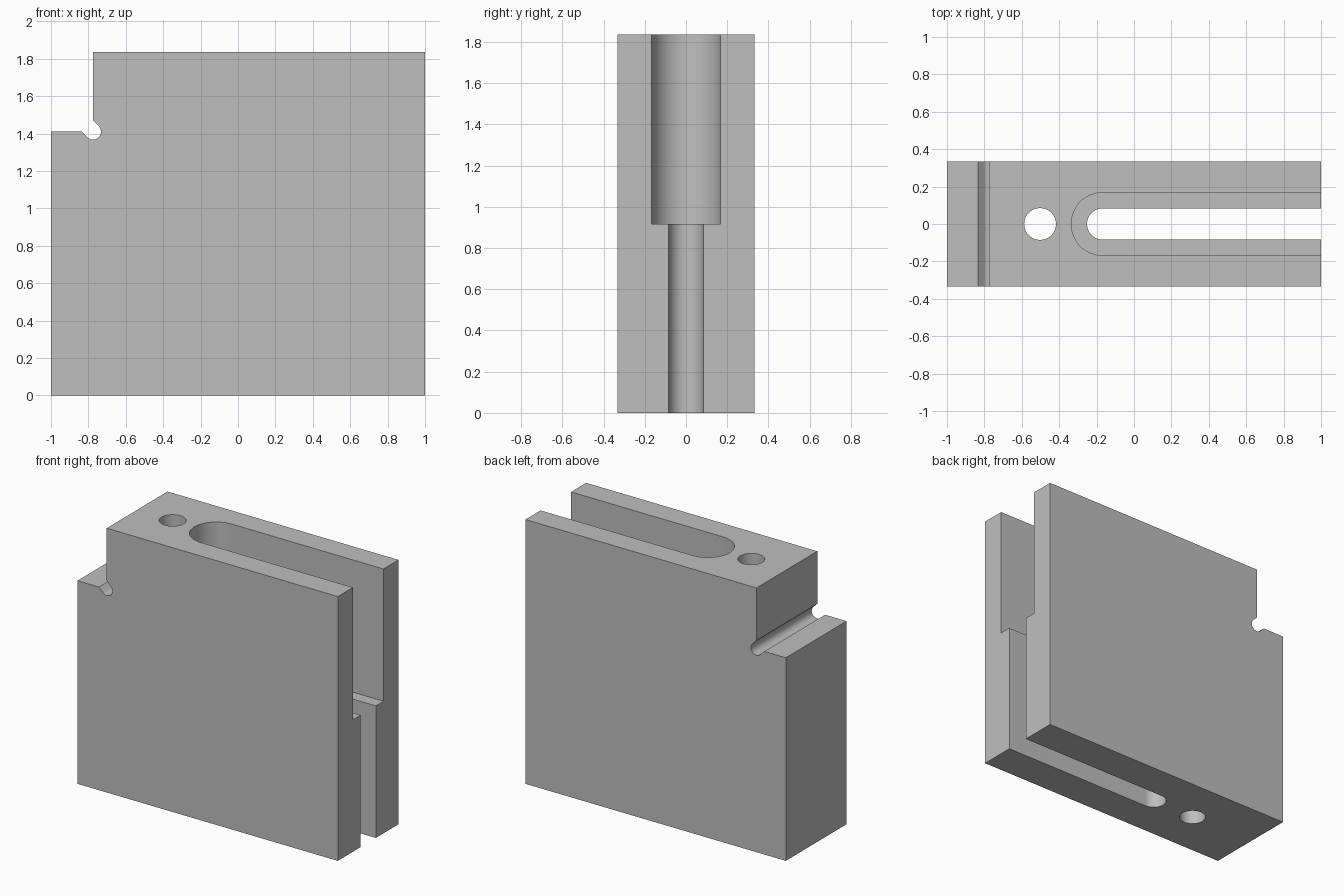
import bpy
import bmesh
from math import cos, sin, pi, radians
from mathutils import Vector

cube = bpy.data.objects.get("Cube")
if cube:
    bpy.data.objects.remove(cube, do_unlink=True)

HEIGHT, HALF_DEPTH = 1.835, 0.333

grey = bpy.data.materials.new("plain_grey")
grey.use_nodes = True
colour = (0.52, 0.52, 0.52, 1)
grey.diffuse_color = colour
grey.node_tree.nodes["Principled BSDF"].inputs["Base Color"].default_value = colour


def arc(cx, cy, r, start, end, steps):
    """Points along an arc, angles in degrees."""
    angles = [radians(start + (end - start) * i / steps) for i in range(steps + 1)]
    return [(cx + r * cos(a), cy + r * sin(a)) for a in angles]


def prism(name, points, offset):
    """Extrude a closed outline of 3D points along offset."""
    bm = bmesh.new()
    face = bm.faces.new([bm.verts.new(p) for p in points])
    result = bmesh.ops.extrude_face_region(bm, geom=[face])
    moved = [v for v in result["geom"] if isinstance(v, bmesh.types.BMVert)]
    bmesh.ops.translate(bm, verts=moved, vec=Vector(offset))
    bmesh.ops.recalc_face_normals(bm, faces=bm.faces)
    mesh = bpy.data.meshes.new(name)
    bm.to_mesh(mesh)
    bm.free()
    mesh.materials.append(grey)
    obj = bpy.data.objects.new(name, mesh)
    bpy.context.collection.objects.link(obj)
    return obj


def vertical_cutter(name, outline, bottom, top):
    obj = prism(name, [(x, y, bottom) for x, y in outline], (0, 0, top - bottom))
    obj.hide_render = True
    return obj


def slot_outline(radius):
    """Slot with a round inner end, running out through the +x side."""
    return arc(-0.167, 0, radius, 90, 270, 32) + [(1.2, -radius), (1.2, radius)]


# Block side profile: stepped corner with a rounded 45 degree relief groove
step_x, step_z, r = -0.775, 1.41, 0.0425
reach = r * 2 ** 0.5
profile = [(-1, 0), (1, 0), (1, HEIGHT), (step_x, HEIGHT), (step_x, step_z + reach)]
profile += arc(step_x, step_z, r, 45, -135, 24)
profile += [(step_x - reach, step_z), (-1, step_z)]
block = prism("slotted_block", [(x, -HALF_DEPTH, z) for x, z in profile],
              (0, 2 * HALF_DEPTH, 0))

# Through slot, wider upper slot and round through hole
cutters = [
    vertical_cutter("narrow_slot_cutter", slot_outline(0.084), -0.1, 1.2),
    vertical_cutter("wide_slot_cutter", slot_outline(0.168), 0.917, 2),
    vertical_cutter("hole_cutter", arc(-0.502, 0, 0.085, 0, 360, 48)[:-1], -0.1, 2),
]

bpy.ops.object.select_all(action="DESELECT")
block.select_set(True)
bpy.context.view_layer.objects.active = block
for cutter in cutters:
    cut = block.modifiers.new(cutter.name, "BOOLEAN")
    cut.operation = "DIFFERENCE"
    cut.solver = "EXACT"
    cut.object = cutter
    bpy.ops.object.modifier_apply(modifier=cut.name)
for cutter in cutters:
    bpy.data.objects.remove(cutter, do_unlink=True)

# Smooth round walls, crisp edges
bpy.ops.object.shade_smooth_by_angle(angle=radians(30))
